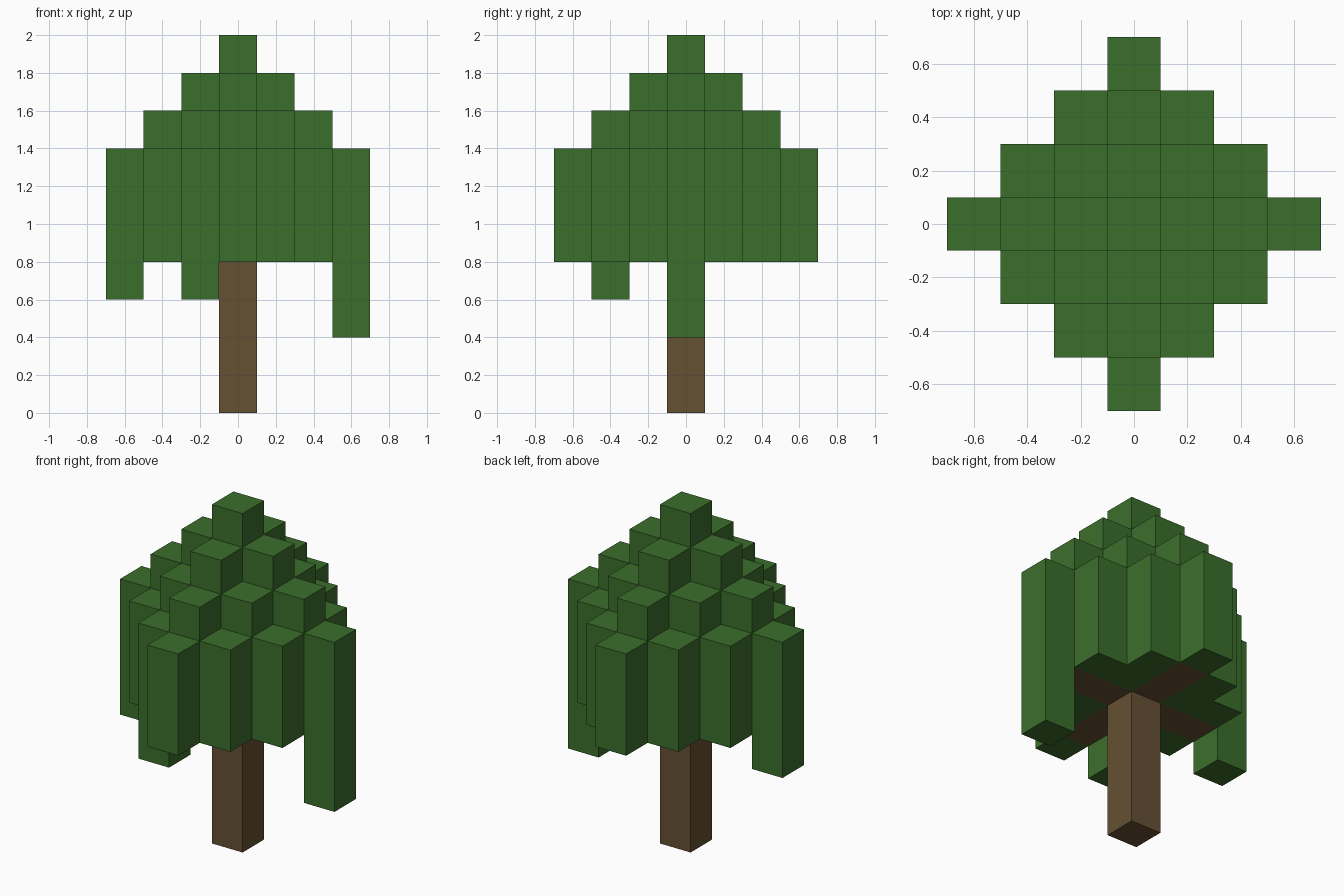
import bpy
import bmesh

cube = bpy.data.objects.get("Cube")
if cube:
    bpy.data.objects.remove(cube, do_unlink=True)

CELL = 0.2           # edge length of one block
HALF = CELL / 2
RADIUS = 3           # crown radius in blocks
CROWN_BASE = 0.8
BRANCH_TOP = CROWN_BASE + CELL
BRANCH_REACH = 2     # branch length in blocks
HANGING = {(3, 0): 0.4, (-3, 0): 0.6, (-1, -2): 0.6}
SIDES = [(1, 0), (-1, 0), (0, 1), (0, -1)]


def make_material(name, rgb):
    mat = bpy.data.materials.new(name)
    mat.use_nodes = True
    color = (*rgb, 1)
    mat.diffuse_color = color
    bsdf = mat.node_tree.nodes["Principled BSDF"]
    bsdf.inputs["Base Color"].default_value = color
    bsdf.inputs["Roughness"].default_value = 0.9
    return mat


def make_object(name, bm, mat):
    bmesh.ops.remove_doubles(bm, verts=bm.verts, dist=0.0001)
    mesh = bpy.data.meshes.new(name)
    bm.to_mesh(mesh)
    bm.free()
    mesh.materials.append(mat)
    obj = bpy.data.objects.new(name, mesh)
    bpy.context.collection.objects.link(obj)
    return obj


def quad(bm, corners):
    bm.faces.new([bm.verts.new(c) for c in corners])


def cap(bm, x, y, z, up):
    ring = [(-HALF, -HALF), (HALF, -HALF), (HALF, HALF), (-HALF, HALF)]
    if not up:
        ring.reverse()
    quad(bm, [(x + a, y + b, z) for a, b in ring])


def wall(bm, x, y, side, low, high):
    """Upright face on one side of a column, facing outwards."""
    if high - low < 0.001:
        return
    dx, dy = side
    cx, cy = x + dx * HALF, y + dy * HALF
    ax, ay = -dy * HALF, dx * HALF
    quad(bm, [(cx - ax, cy - ay, low), (cx + ax, cy + ay, low),
              (cx + ax, cy + ay, high), (cx - ax, cy - ay, high)])


def column_span(i, j):
    """Bottom and top height of the leaf column in a grid cell."""
    steps = abs(i) + abs(j)
    if steps > RADIUS:
        return None
    on_branch = i * j == 0 and steps <= BRANCH_REACH
    base = BRANCH_TOP if on_branch else CROWN_BASE
    return HANGING.get((i, j), base), 2 - CELL * steps


def box(name, mat, x0, x1, y0, y1, z0, z1):
    bm = bmesh.new()
    bmesh.ops.create_cube(bm, size=1)
    for v in bm.verts:
        v.co = ((x0 + x1) / 2 + v.co.x * (x1 - x0),
                (y0 + y1) / 2 + v.co.y * (y1 - y0),
                (z0 + z1) / 2 + v.co.z * (z1 - z0))
    return make_object(name, bm, mat)


leaf = make_material("leaf green", (0.044, 0.156, 0.025))
bark = make_material("bark brown", (0.133, 0.082, 0.033))

# Leaf crown: stepped columns, with only the exposed faces
crown = bmesh.new()
cells = range(-RADIUS, RADIUS + 1)
for i in cells:
    for j in cells:
        span = column_span(i, j)
        if span is None:
            continue
        low, high = span
        x, y = i * CELL, j * CELL
        cap(crown, x, y, high, True)
        cap(crown, x, y, low, False)
        for side in SIDES:
            beside = column_span(i + side[0], j + side[1])
            if beside is None:
                wall(crown, x, y, side, low, high)
            else:
                wall(crown, x, y, side, beside[1], high)
                wall(crown, x, y, side, low, beside[0])
make_object("leaf_crown", crown, leaf)

# Trunk
box("trunk", bark, -HALF, HALF, -HALF, HALF, 0, BRANCH_TOP)

# Four branches under the crown
reach = HALF + BRANCH_REACH * CELL
for label, (dx, dy) in zip(("left", "right", "back", "front"), SIDES):
    xs = sorted((dx * HALF, dx * reach)) if dx else (-HALF, HALF)
    ys = sorted((dy * HALF, dy * reach)) if dy else (-HALF, HALF)
    box(label + "_branch", bark, *xs, *ys, CROWN_BASE, BRANCH_TOP)
